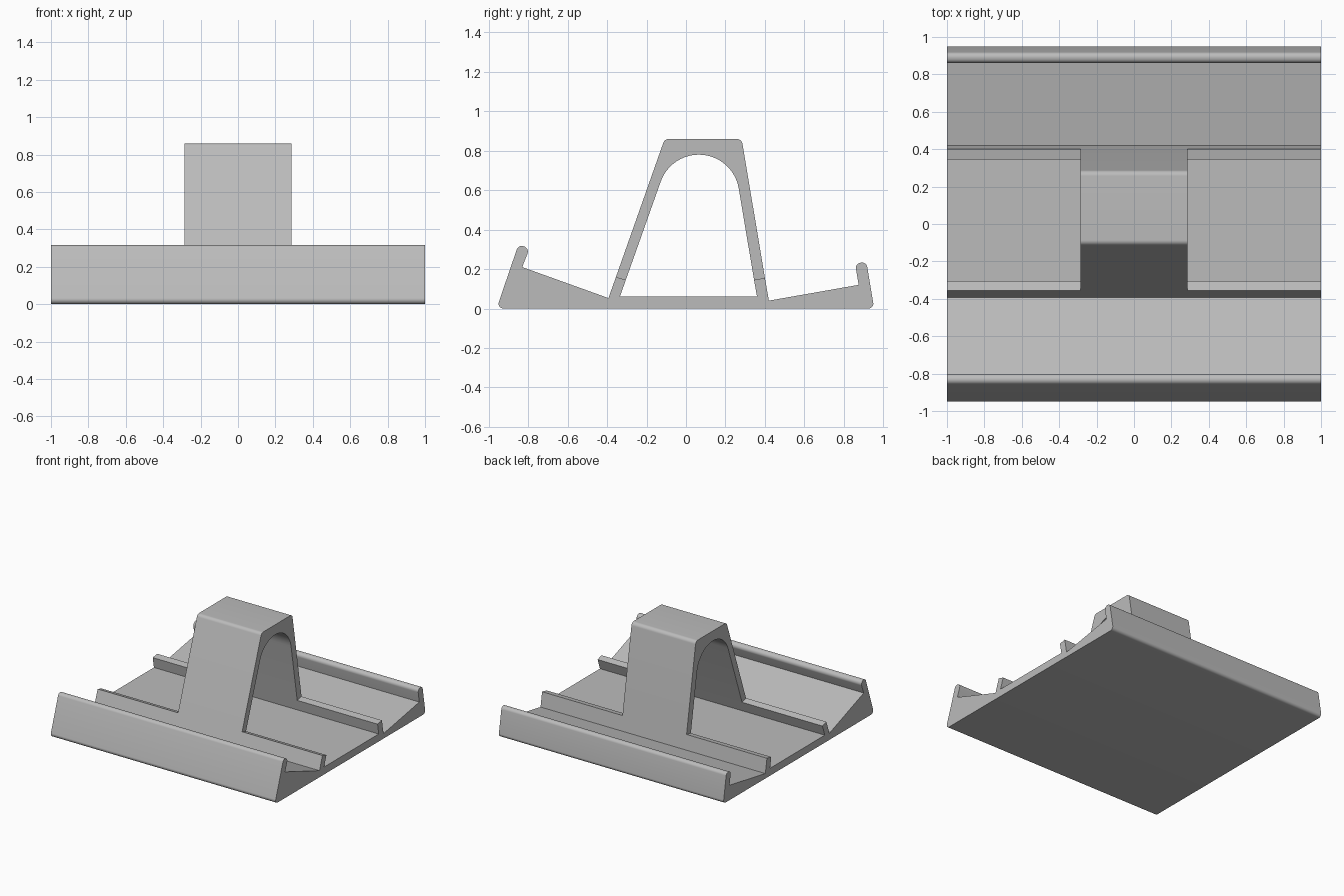
import bpy
import bmesh
import math
from mathutils import Vector

if "Cube" in bpy.data.objects:
    bpy.data.objects.remove(bpy.data.objects["Cube"], do_unlink=True)

grey = bpy.data.materials.new("light_grey")
grey.use_nodes = True
colour = (0.5, 0.5, 0.5, 1)
grey.diffuse_color = colour
grey.node_tree.nodes["Principled BSDF"].inputs["Base Color"].default_value = colour


def rounded(corners, steps=10):
    """Turn (y, z, radius) corners into an outline with tangent fillets."""
    outline = []
    for i, (y, z, r) in enumerate(corners):
        p = Vector((y, z))
        if r == 0:
            outline.append(p)
            continue
        a = (Vector(corners[i - 1][:2]) - p).normalized()
        b = (Vector(corners[(i + 1) % len(corners)][:2]) - p).normalized()
        half = a.angle(b) / 2
        centre = p + (a + b).normalized() * (r / math.sin(half))
        start = p + a * (r / math.tan(half)) - centre
        end = p + b * (r / math.tan(half)) - centre
        sweep = start.angle(end)
        for k in range(steps + 1):
            t = k / steps
            outline.append(centre + (start * math.sin((1 - t) * sweep)
                                     + end * math.sin(t * sweep)) / math.sin(sweep))
    return outline


def extrude_profile(name, corners, half_width):
    """Extrude a side outline symmetrically along x."""
    bm = bmesh.new()
    face = bm.faces.new([bm.verts.new((-half_width, p.x, p.y)) for p in rounded(corners)])
    new = bmesh.ops.extrude_face_region(bm, geom=[face])["geom"]
    bmesh.ops.translate(bm, vec=(2 * half_width, 0, 0),
                        verts=[v for v in new if isinstance(v, bmesh.types.BMVert)])
    bmesh.ops.recalc_face_normals(bm, faces=bm.faces)
    mesh = bpy.data.meshes.new(name)
    bm.to_mesh(mesh)
    bm.free()
    mesh.materials.append(grey)
    obj = bpy.data.objects.new(name, mesh)
    bpy.context.collection.objects.link(obj)
    bpy.ops.object.select_all(action="DESELECT")
    obj.select_set(True)
    bpy.context.view_layer.objects.active = obj
    bpy.ops.object.shade_smooth_by_angle(angle=math.radians(30))
    return obj


# Ridge tops, shared by the base and the arch legs
front_ridge = [(-0.355, 0.16, 0), (-0.305, 0.145, 0)]
rear_ridge = [(0.345, 0.145, 0), (0.40, 0.155, 0)]

# Base plate with hooked lips at front and rear and two low ridges
base = ([(-0.96, 0, 0.025), (-0.849, 0.325, 0.028), (-0.793, 0.305, 0.028),
         (-0.83, 0.21, 0), (-0.393, 0.053, 0)]
        + front_ridge + [(-0.335, 0.06, 0), (0.36, 0.06, 0)] + rear_ridge
        + [(0.42, 0.04, 0), (0.875, 0.12, 0), (0.857, 0.228, 0.027),
           (0.914, 0.237, 0.027), (0.954, 0, 0.025)])
extrude_profile("base_plate", base, 1.0)

# Arch: flat rounded top outside, round vault inside
vault_centre, vault_radius = Vector((0.065, 0.575)), 0.205
vault = []
for i in range(25):
    a = math.radians(9.5 + (160.5 - 9.5) * i / 24)
    p = vault_centre + vault_radius * Vector((math.cos(a), math.sin(a)))
    vault.append((p.x, p.y, 0))
arch = (front_ridge[:1] + [(-0.108, 0.86, 0.03), (0.282, 0.86, 0.03)]
        + rear_ridge[::-1] + vault + front_ridge[1:])
extrude_profile("centre_arch", arch, 0.285)
